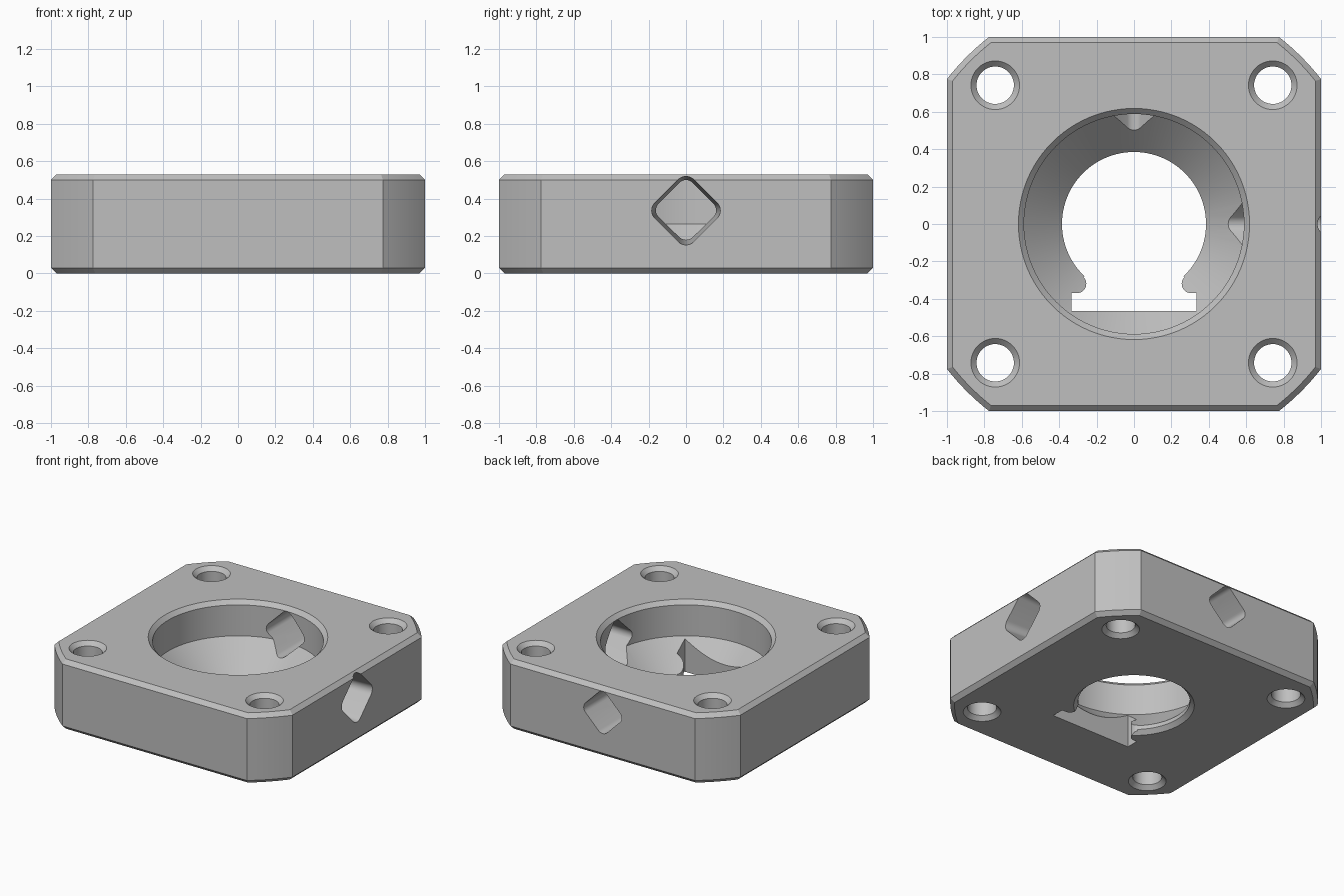
import bpy, bmesh, math
from math import pi, cos, sin
from mathutils import Matrix

if "Cube" in bpy.data.objects:
    bpy.data.objects.remove(bpy.data.objects["Cube"])

grey = bpy.data.materials.new("grey")
grey.diffuse_color = (0.52, 0.52, 0.52, 1)
grey.use_nodes = True
grey.node_tree.nodes["Principled BSDF"].inputs["Base Color"].default_value = grey.diffuse_color


def loft(name, rings):
    """Closed solid through stacked rings with equal point counts."""
    bm = bmesh.new()
    loops = [[bm.verts.new(p) for p in ring] for ring in rings]
    n = len(loops[0])
    for a, b in zip(loops, loops[1:]):
        for i in range(n):
            j = (i + 1) % n
            bm.faces.new((a[i], a[j], b[j], b[i]))
    bm.faces.new(loops[0][::-1])
    bm.faces.new(loops[-1])
    bmesh.ops.recalc_face_normals(bm, faces=bm.faces)
    me = bpy.data.meshes.new(name)
    bm.to_mesh(me)
    bm.free()
    me.materials.append(grey)
    ob = bpy.data.objects.new(name, me)
    bpy.context.collection.objects.link(ob)
    return ob


def lathe(name, profile, cx=0, cy=0, seg=96):
    return loft(name, [[(cx + r * cos(2 * pi * i / seg), cy + r * sin(2 * pi * i / seg), z)
                        for i in range(seg)] for r, z in profile])


def outline(half, radius, z, seg=8):
    """Square trimmed by a circle."""
    a = math.acos(half / radius)
    return [(radius * cos(t), radius * sin(t), z)
            for q in range(4) for i in range(seg + 1)
            for t in [q * pi / 2 + a + (pi / 2 - 2 * a) * i / seg]]


def diamond(d, r, x, z0, seg=8):
    """Rounded diamond in the plane at x."""
    c = d - r * math.sqrt(2)
    return [(x, c * cos(q * pi / 2) + r * cos(t), z0 + c * sin(q * pi / 2) + r * sin(t))
            for q in range(4) for i in range(seg + 1)
            for t in [q * pi / 2 - pi / 4 + pi / 2 * i / seg]]


# Chamfered block
H, C = 0.53, 0.03
block = loft("mounting_block", [outline(1 - C, 1.265 - C, 0), outline(1, 1.265, C),
                                outline(1, 1.265, H - C), outline(1 - C, 1.265 - C, H)])

# Stepped conical bore
cutters = [lathe("bore_cutter", [(0.445, -0.03), (0.385, 0.03), (0.385, 0.06),
                                 (0.588, 0.265), (0.588, 0.50), (0.648, 0.56)])]

# Slot with rounded shoulders
half = [(0.335, -0.465), (0.335, -0.37)]
half += [(0.305 + 0.05 * cos(t), -0.32 + 0.05 * sin(t))
         for t in [pi * 1.5 - pi * 0.75 * i / 10 for i in range(11)]]
half += [(0.255, -0.27), (0.2, -0.2)]
slot = half + [(-x, y) for x, y in reversed(half)]
cutters.append(loft("slot_cutter", [[(x, y, z) for x, y in slot] for z in (-0.1, 0.3)]))

# Corner screw holes, chamfered at both ends
for sx in (-1, 1):
    for sy in (-1, 1):
        cutters.append(lathe("screw_hole_cutter", [(0.16, -0.03), (0.10, 0.03), (0.10, H - 0.03),
                                                   (0.16, H + 0.03)], 0.742 * sx, 0.742 * sy, 48))

# Side windows: tapered on the right, straight at the back
cutters.append(loft("right_window_cutter", [diamond(0.175, 0.048, 0.45, 0.338),
                                            diamond(0.211, 0.06, 1.05, 0.336)]))
back = loft("back_window_cutter", [diamond(0.18, 0.05, 0.45, 0.338),
                                   diamond(0.18, 0.05, 1.05, 0.338)])
back.data.transform(Matrix.Rotation(pi / 2, 4, 'Z'))
cutters.append(back)

# Cut everything and tidy up
bpy.context.view_layer.objects.active = block
block.select_set(True)
for cutter in cutters:
    cutter.hide_render = True
    mod = block.modifiers.new(cutter.name, 'BOOLEAN')
    mod.operation, mod.solver, mod.object = 'DIFFERENCE', 'EXACT', cutter
    bpy.ops.object.modifier_apply(modifier=mod.name)
    bpy.data.objects.remove(cutter)
bpy.ops.object.shade_smooth_by_angle(angle=math.radians(25))
